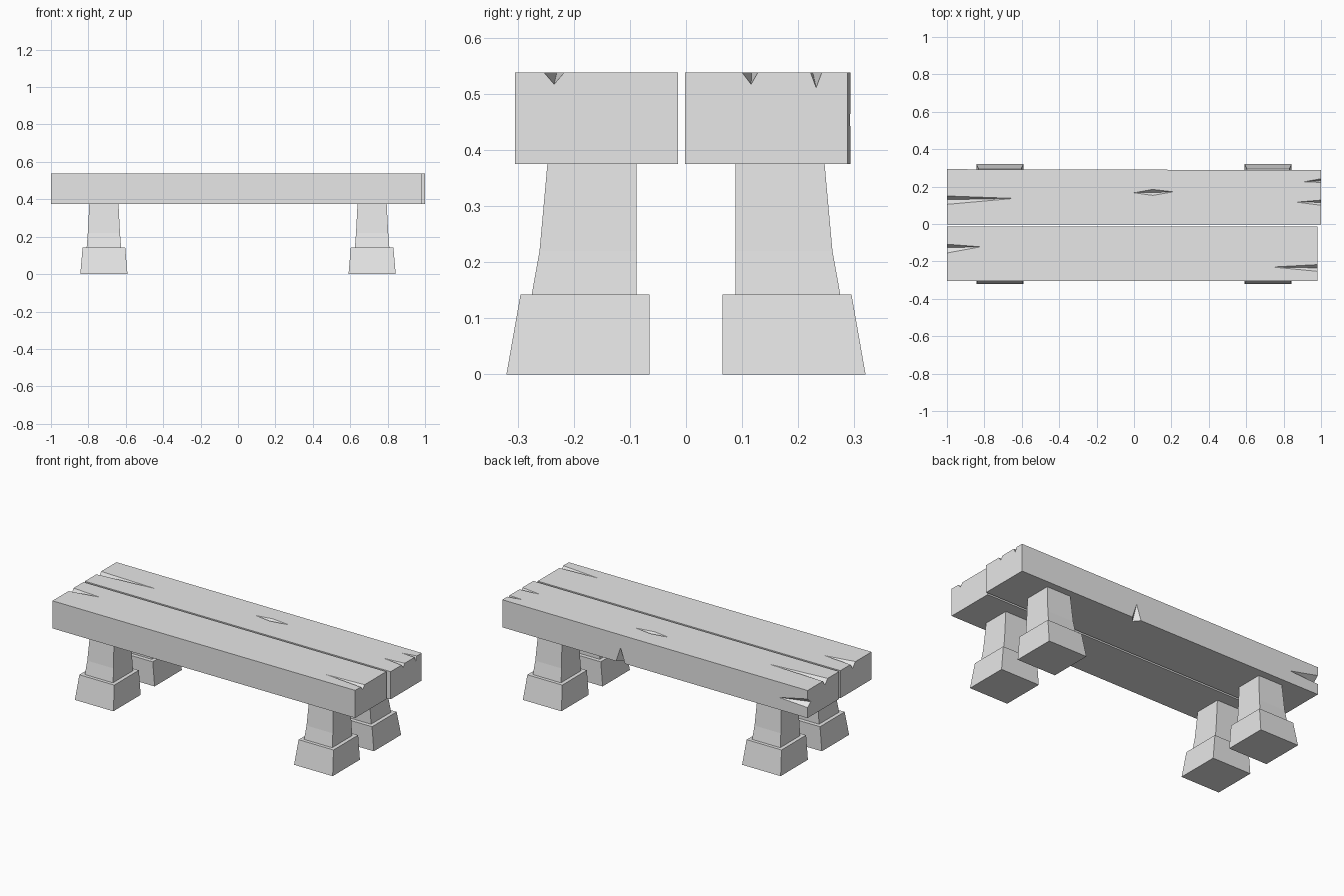
import bpy
import bmesh
from mathutils import Vector

default = bpy.data.objects.get("Cube")
if default:
    bpy.data.objects.remove(default, do_unlink=True)

stone = bpy.data.materials.new("weathered grey")
stone.use_nodes = True
stone.diffuse_color = (0.8, 0.8, 0.8, 1)
stone.node_tree.nodes["Principled BSDF"].inputs["Base Color"].default_value = (0.8, 0.8, 0.8, 1)

BOTTOM, TOP = 0.375, 0.538
UP, BACK = Vector((0, 0, 1)), Vector((0, 1, 0))


def finish(name, bm):
    bmesh.ops.recalc_face_normals(bm, faces=bm.faces)
    mesh = bpy.data.meshes.new(name)
    bm.to_mesh(mesh)
    bm.free()
    mesh.materials.append(stone)
    obj = bpy.data.objects.new(name, mesh)
    bpy.context.collection.objects.link(obj)
    return obj


def loft(name, rings):
    """Stack rectangular rings (x0, x1, y0, y1, z) into a closed solid."""
    bm = bmesh.new()
    loops = [[bm.verts.new(p) for p in ((x0, y0, z), (x1, y0, z), (x1, y1, z), (x0, y1, z))]
             for x0, x1, y0, y1, z in rings]
    for low, high in zip(loops, loops[1:]):
        for i in range(4):
            j = (i + 1) % 4
            bm.faces.new((low[i], low[j], high[j], high[i]))
    bm.faces.new(loops[0])
    bm.faces.new(loops[-1])
    return finish(name, bm)


def chip(rim, deep, outward):
    """Convex cutter: a rim on the surface, a deep point below it."""
    points = [Vector(p) for p in rim]
    points += [p + outward * 0.02 for p in points] + [Vector(deep)]
    bm = bmesh.new()
    for p in points:
        bm.verts.new(p)
    hull = bmesh.ops.convex_hull(bm, input=bm.verts)
    loose = [v for v in bm.verts if not v.link_faces]
    bmesh.ops.delete(bm, geom=loose, context="VERTS")
    return finish("chip_cutter", bm)


def end_split(tip, a, b, deep, outward):
    """Split that opens at a plank end and tapers to a tip."""
    tip = Vector(tip)
    a, b, deep = (tip + (Vector(p) - tip) * 1.1 for p in (a, b, deep))
    return chip((tip, a, b), deep, outward)


def top_split(end, tip_x, tip_y, y0, y1, deep_y, depth):
    return end_split((tip_x, tip_y, TOP), (end, y0, TOP), (end, y1, TOP),
                     (end, deep_y, TOP - depth), UP)


def carve(obj, cutters):
    for cutter in cutters:
        mod = obj.modifiers.new("chip", "BOOLEAN")
        mod.operation, mod.solver, mod.object = "DIFFERENCE", "EXACT", cutter
    graph = bpy.context.evaluated_depsgraph_get()
    mesh = bpy.data.meshes.new_from_object(obj.evaluated_get(graph))
    obj.modifiers.clear()
    obj.data = mesh
    for cutter in cutters:
        bpy.data.objects.remove(cutter, do_unlink=True)


# Front plank with a split at each end
front = loft("front_plank", [(-1, 0.98, -0.305, -0.014, z) for z in (BOTTOM, TOP)])
carve(front, [
    top_split(0.98, 0.74, -0.23, -0.253, -0.217, -0.235, 0.021),
    top_split(-1, -0.82, -0.122, -0.155, -0.108, -0.127, 0.03),
])

# Back plank, its rear face slightly out of square
back = loft("back_plank", [(-1, 1, -0.002, 0.293, z) for z in (BOTTOM, TOP)])
for v in back.data.vertices:
    if v.co.x > 0 and v.co.y > 0:
        v.co.y = 0.288
carve(back, [
    top_split(-1, -0.64, 0.137, 0.105, 0.15, 0.13, 0.03),
    top_split(1, 0.87, 0.117, 0.1, 0.128, 0.116, 0.021),
    top_split(1, 0.91, 0.226, 0.222, 0.242, 0.232, 0.027),
    # diamond pit on the seat
    chip([(0, 0.167, TOP), (0.1, 0.153, TOP), (0.21, 0.172, TOP), (0.1, 0.185, TOP)],
         (0.1, 0.168, TOP - 0.02), UP),
    # split in the rear face
    end_split((-0.81, 0.293, 0.447), (-1, 0.293, 0.437), (-1, 0.293, 0.488),
              (-1, 0.262, 0.46), BACK),
    # notch in the lower rear edge
    end_split((0.225, 0.291, 0.465), (0.195, 0.291, BOTTOM), (0.255, 0.291, BOTTOM),
              (0.225, 0.255, BOTTOM), BACK),
])


# Four legs: flared foot and tapering post, straight on the inner side
def leg_part(name, inner, rings, sx, sy):
    cx = 0.717 * sx
    return loft(name, [(cx - half, cx + half, *sorted((inner * sy, outer * sy)), z)
                       for half, outer, z in rings])


for sx, side in ((1, "left"), (-1, "right")):
    for sy, end in ((-1, "front"), (1, "back")):
        leg_part(f"{end}_{side}_foot", 0.065,
                 [(0.126, 0.32, 0), (0.114, 0.295, 0.142)], sx, sy)
        leg_part(f"{end}_{side}_post", 0.088,
                 [(0.092, 0.275, 0.142), (0.086, 0.261, 0.22), (0.078, 0.247, BOTTOM)], sx, sy)
